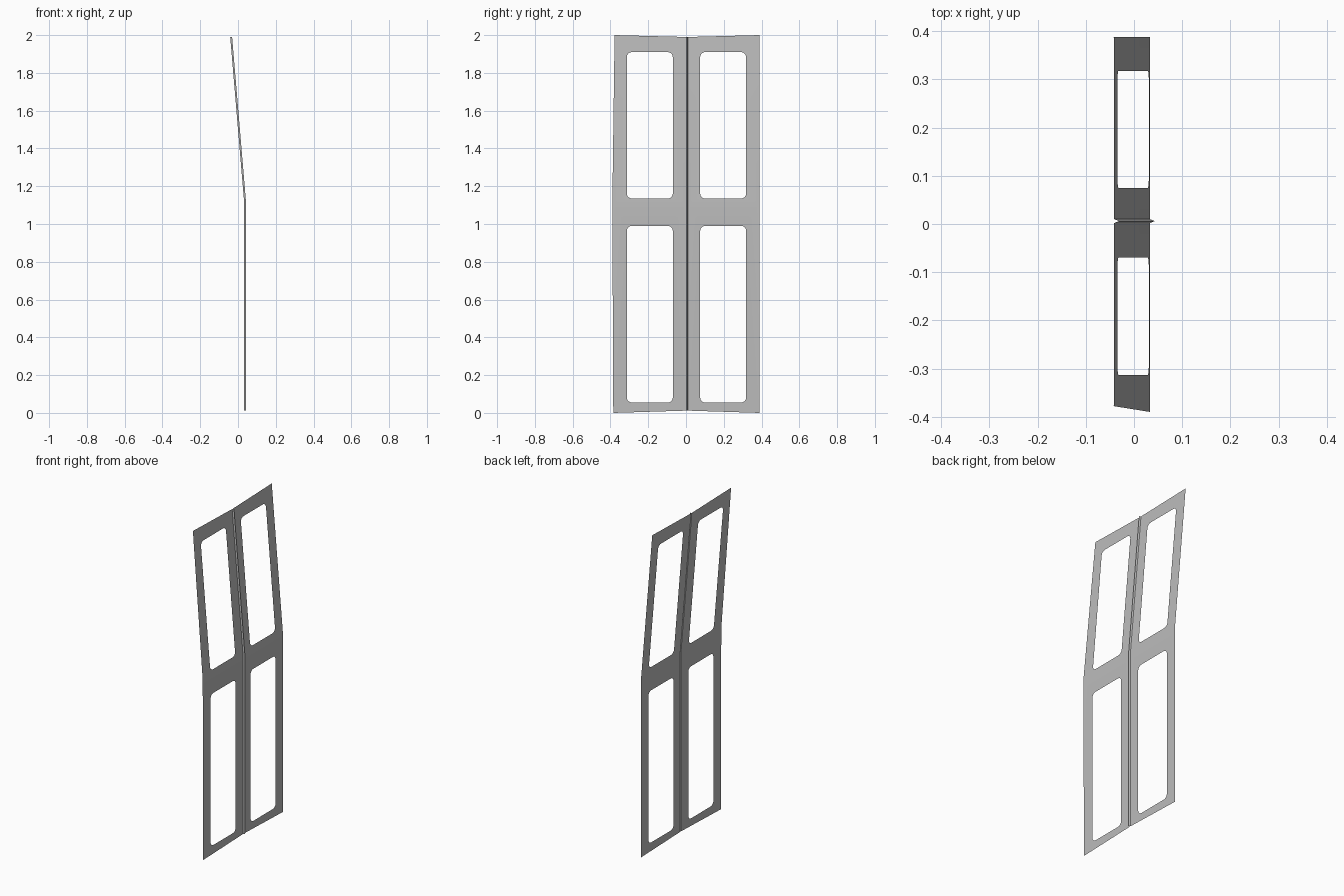
import bpy, bmesh, math
from mathutils import Vector

cube = bpy.data.objects.get("Cube")
if cube:
    bpy.data.objects.remove(cube, do_unlink=True)

BEND, SHEET_X, SLOPE = 1.11, 0.033, 0.0843


def material(name, rgb):
    m = bpy.data.materials.new(name)
    m.use_nodes = True
    m.diffuse_color = (*rgb, 1)
    m.node_tree.nodes["Principled BSDF"].inputs["Base Color"].default_value = (*rgb, 1)
    return m


def on_sheet(y, z, out=0.0):
    """Point on the folded door sheet, which leans inwards above the bend."""
    return Vector((SHEET_X + out - max(0, z - BEND) * SLOPE, y, z))


def rounded_rect(y0, y1, z0, z1, r=0.026, steps=5):
    corners = [(y1 - r, z1 - r), (y0 + r, z1 - r), (y0 + r, z0 + r), (y1 - r, z0 + r)]
    return [(cy + r * math.cos(a), cz + r * math.sin(a))
            for i, (cy, cz) in enumerate(corners)
            for a in [math.pi / 2 * (i + s / steps) for s in range(steps + 1)]]


def finish(name, bm, mat):
    bmesh.ops.remove_doubles(bm, verts=bm.verts, dist=0.0001)
    for f in bm.faces:
        f.normal_update()
        if f.normal.x < 0:
            f.normal_flip()
    me = bpy.data.meshes.new(name)
    bm.to_mesh(me)
    bm.free()
    me.materials.append(mat)
    ob = bpy.data.objects.new(name, me)
    bpy.context.collection.objects.link(ob)
    bpy.ops.object.select_all(action="DESELECT")
    ob.select_set(True)
    bpy.context.view_layer.objects.active = ob
    bpy.ops.object.shade_smooth_by_angle(angle=math.radians(30))
    return ob


def framed_panel(bm, outline, window):
    """Fill the sheet between an outline and its window opening."""
    edges = []
    for loop in (outline, window):
        vs = [bm.verts.new(on_sheet(y, z)) for y, z in loop]
        edges += [bm.edges.new((a, b)) for a, b in zip(vs, vs[1:] + vs[:1])]
    bmesh.ops.triangle_fill(bm, edges=edges, use_beauty=True, normal=(1, 0, 0))


def door_leaf(name, inner, outer, window, mat):
    """outer holds the free edge's y at the bottom, bend and top."""
    low, mid, high = outer
    bm = bmesh.new()
    framed_panel(bm, [(inner, 0.012), (low, 0), (mid, BEND), (inner, BEND)],
                 rounded_rect(*window, 0.055, 0.99))
    framed_panel(bm, [(inner, BEND), (mid, BEND), (high, 2.0), (inner, 1.99)],
                 rounded_rect(*window, 1.135, 1.91))
    return finish(name, bm, mat)


grey = material("door_grey", (0.5, 0.5, 0.5))

# Two folding leaves
door_leaf("front_door_leaf", 0.002, (-0.385, -0.39, -0.378), (-0.313, -0.07), grey)
door_leaf("rear_door_leaf", 0.010, (0.388, 0.388, 0.388), (0.075, 0.318), grey)

# Ridged seal along the meeting edges
bm = bmesh.new()
rows = [[bm.verts.new(on_sheet(y, z, out)) for y, out in ((0.002, 0), (0.006, 0.01), (0.010, 0))]
        for z in (0.012, BEND, 1.99)]
for a, b in zip(rows, rows[1:]):
    for i in range(2):
        bm.faces.new((a[i], a[i + 1], b[i + 1], b[i]))
finish("centre_seal", bm, grey)
